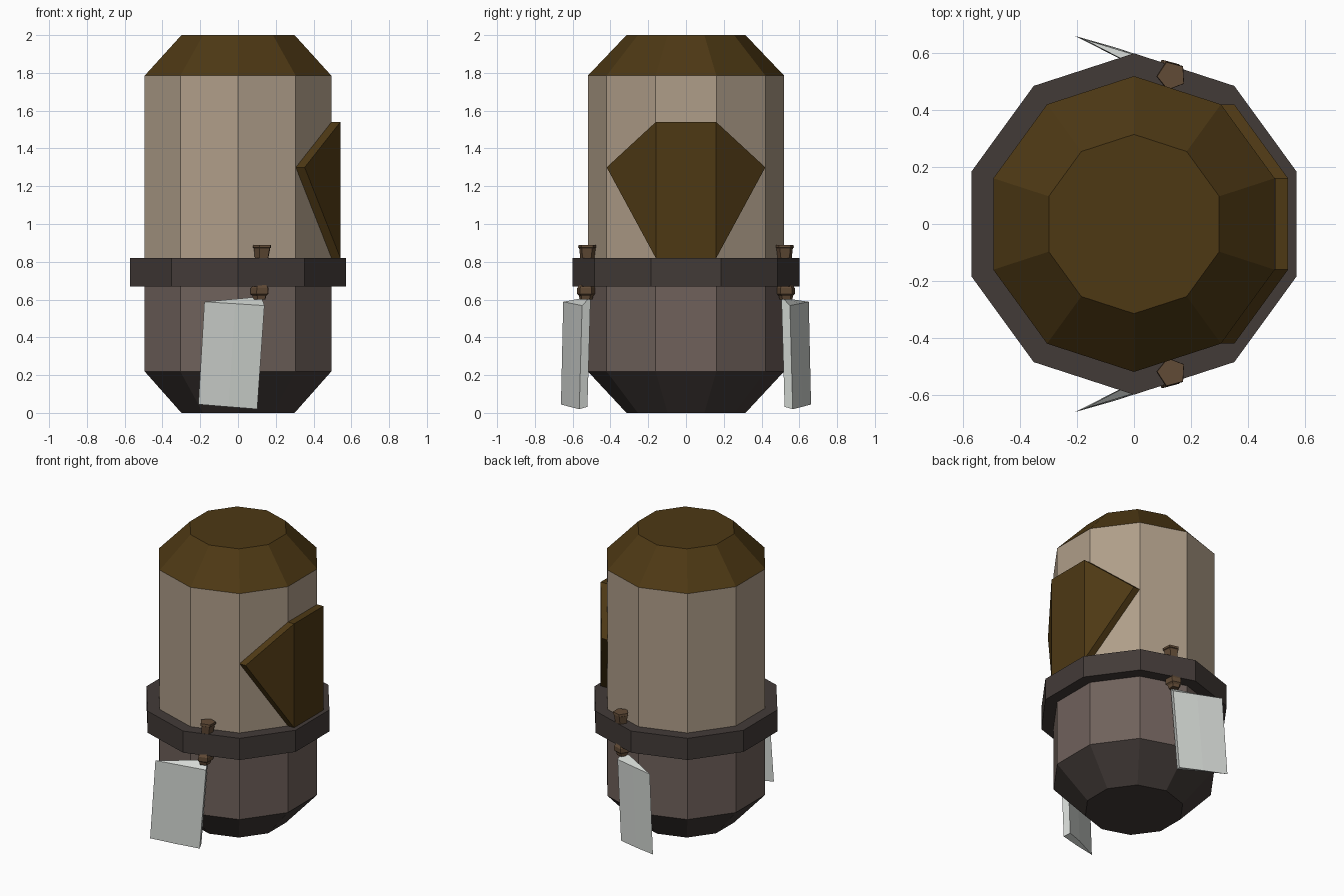
import bpy, bmesh, math
from mathutils import Vector

if "Cube" in bpy.data.objects:
    bpy.data.objects.remove(bpy.data.objects["Cube"])


def material(name, rgb):
    m = bpy.data.materials.new(name)
    m.diffuse_color = (*rgb, 1)
    m.use_nodes = True
    m.node_tree.nodes["Principled BSDF"].inputs["Base Color"].default_value = m.diffuse_color
    return m


BROWN = material("dark_brown", (0.075, 0.040, 0.007))
SKIN = material("tan", (0.43, 0.34, 0.25))
CLOTH = material("grey_brown", (0.16, 0.12, 0.105))
DARK = material("charcoal", (0.055, 0.043, 0.039))
STEEL = material("steel", (0.65, 0.68, 0.65))
WOOD = material("wood", (0.12, 0.07, 0.037))


def skin_rings(name, rings, mat, cap_start=False, cap_end=False, closed=False):
    """Join equal-length rings of points with quads, with optional end caps."""
    bm = bmesh.new()
    vs = [[bm.verts.new(p) for p in ring] for ring in rings]
    n = len(vs[0])
    pairs = list(zip(vs, vs[1:])) + ([(vs[-1], vs[0])] if closed else [])
    for a, b in pairs:
        for i in range(n):
            j = (i + 1) % n
            bm.faces.new((a[i], a[j], b[j], b[i]))
    if cap_start:
        bm.faces.new(vs[0][::-1])
    if cap_end:
        bm.faces.new(vs[-1])
    if cap_start and cap_end or closed:
        bmesh.ops.recalc_face_normals(bm, faces=bm.faces)
    me = bpy.data.meshes.new(name)
    bm.to_mesh(me)
    bm.free()
    me.materials.append(mat)
    ob = bpy.data.objects.new(name, me)
    bpy.context.collection.objects.link(ob)
    return ob


def ring(r, z, n=10, phase=90, cx=0, cy=0):
    return [Vector((cx + r * math.cos(math.radians(phase + 360 * i / n)),
                    cy + r * math.sin(math.radians(phase + 360 * i / n)), z))
            for i in range(n)]


# Ten-sided capsule body, bottom to top
R, r = 0.52, 0.315
skin_rings("feet", [ring(r, 0), ring(R, 0.22)], DARK, cap_start=True)
skin_rings("trousers", [ring(R, 0.22), ring(R, 0.745)], CLOTH)
skin_rings("torso_and_head", [ring(R, 0.745), ring(R, 1.785)], SKIN)
skin_rings("hair", [ring(R, 1.785), ring(r, 2.0)], BROWN, cap_end=True)

# Belt around the waist
skin_rings("belt", [ring(R, 0.67), ring(0.60, 0.67), ring(0.60, 0.82), ring(R, 0.82)],
           DARK, closed=True)

# Beard: three facets following the body, pushed out along x
a, b = (0.495, 0.16), (0.306, 0.42)
left = [(*b, 1.30), (*a, 1.54), (*a, 0.82)]
right = [(x, -y, z) for x, y, z in left]
bm = bmesh.new()
L = [bm.verts.new(p) for p in left]
Q = [bm.verts.new(p) for p in right]
bm.faces.new((L[0], L[1], L[2]))
bm.faces.new((L[1], Q[1], Q[2], L[2]))
bm.faces.new((Q[1], Q[0], Q[2]))
ext = bmesh.ops.extrude_face_region(bm, geom=bm.faces[:], use_keep_orig=True)
new = [g for g in ext["geom"] if isinstance(g, bmesh.types.BMVert)]
bmesh.ops.translate(bm, verts=new, vec=(0.047, 0, 0))
bmesh.ops.recalc_face_normals(bm, faces=bm.faces)
me = bpy.data.meshes.new("beard")
bm.to_mesh(me)
bm.free()
me.materials.append(BROWN)
bpy.context.collection.objects.link(bpy.data.objects.new("beard", me))

# One cleaver per side, hung through the belt and mirrored in y
handle_profile = [(0.035, 0.60), (0.040, 0.62), (0.052, 0.63), (0.052, 0.66),
                  (0.036, 0.68), (0.036, 0.80), (0.047, 0.872), (0.053, 0.875),
                  (0.051, 0.89)]
# Blade sections: spine outer, mid outer, cutting edge, mid inner, spine inner
blade_top = [(0.140, -0.550, 0.568), (-0.015, -0.600, 0.578), (-0.178, -0.650, 0.588),
             (0.0, -0.558, 0.602), (0.123, -0.505, 0.616)]
blade_low = [(0.102, -0.565, 0.020), (-0.050, -0.616, 0.032), (-0.210, -0.662, 0.045),
             (-0.035, -0.574, 0.042), (0.085, -0.522, 0.032)]
for side, s in (("front", 1), ("back", -1)):
    rings = []
    for rad, z in handle_profile:
        cx = 0.115 + (z - 0.60) * 0.06
        pts = ring(rad, z, 5, 105, cx, -0.53 + (z - 0.60) * 0.03)
        rings.append([Vector((p.x, p.y * s, p.z)) for p in pts])
    skin_rings(side + "_cleaver_handle", rings, WOOD, True, True)
    sect = [[Vector((x, y * s, z)) for x, y, z in q] for q in (blade_low, blade_top)]
    skin_rings(side + "_cleaver_blade", sect, STEEL, True, True)
